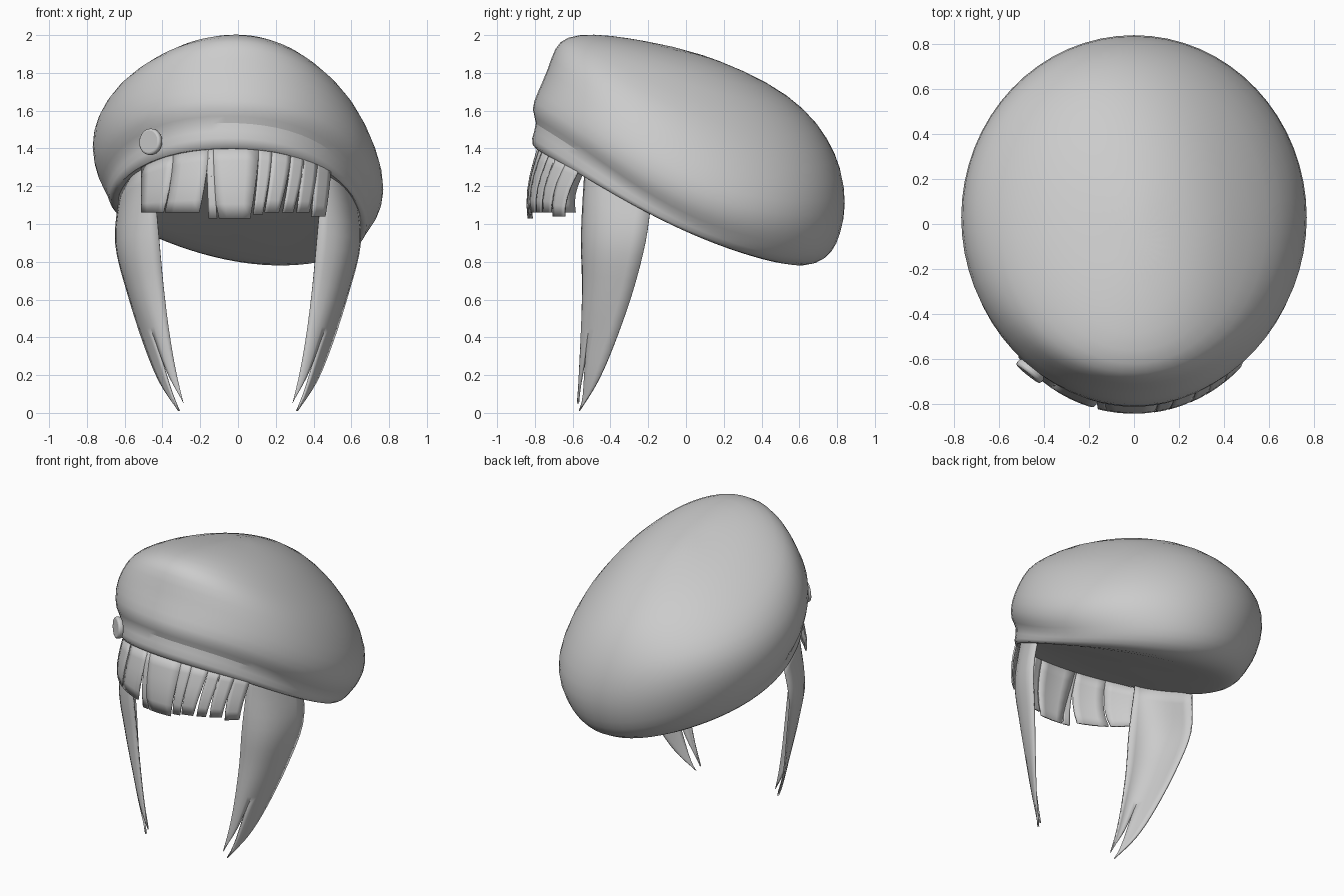
import bpy, bmesh, math
from mathutils import Vector

if "Cube" in bpy.data.objects:
    bpy.data.objects.remove(bpy.data.objects["Cube"])

grey = bpy.data.materials.new("plain grey")
grey.diffuse_color = (0.6, 0.6, 0.6, 1)
grey.use_nodes = True
grey.node_tree.nodes["Principled BSDF"].inputs["Base Color"].default_value = grey.diffuse_color


def make(name, verts, faces, levels=0, thick=0.0, weld=False):
    me = bpy.data.meshes.new(name)
    me.from_pydata(verts, [], faces)
    me.materials.append(grey)
    if weld:
        bm = bmesh.new()
        bm.from_mesh(me)
        bmesh.ops.remove_doubles(bm, verts=bm.verts, dist=0.0005)
        bmesh.ops.recalc_face_normals(bm, faces=bm.faces)
        bm.to_mesh(me)
        bm.free()
    ob = bpy.data.objects.new(name, me)
    bpy.context.collection.objects.link(ob)
    if levels:
        s = ob.modifiers.new("smooth", 'SUBSURF')
        s.levels = s.render_levels = levels
    if thick:
        m = ob.modifiers.new("thickness", 'SOLIDIFY')
        m.thickness = thick
        m.offset = 0
    bpy.ops.object.select_all(action='DESELECT')
    ob.select_set(True)
    bpy.context.view_layer.objects.active = ob
    bpy.ops.object.shade_smooth_by_angle(angle=math.radians(60))
    return ob


def grid_faces(rows, cols, base=0):
    return [(base + r * cols + c, base + r * cols + c + 1,
             base + (r + 1) * cols + c + 1, base + (r + 1) * cols + c)
            for r in range(rows - 1) for c in range(cols - 1)]


# Beret rings: front y, front z, back y, back z, half width, sideways tilt, side droop, droop power
RINGS = [
    (-0.35, 1.22, 0.12, 1.00, 0.22, 0.02, 0.0, 4),
    (-0.74, 1.39, 0.45, 0.85, 0.60, 0.05, 0.02, 4),
    (-0.81, 1.395, 0.60, 0.79, 0.665, 0.07, 0.03, 4),
    (-0.83, 1.45, 0.71, 0.80, 0.69, 0.08, 0.06, 4),
    (-0.785, 1.54, 0.785, 0.86, 0.70, 0.09, 0.09, 4),
    (-0.83, 1.605, 0.825, 0.95, 0.75, 0.10, 0.11, 4),
    (-0.79, 1.70, 0.855, 1.10, 0.785, 0.13, 0.11, 4),
    (-0.735, 1.82, 0.83, 1.28, 0.755, 0.13, 0.12, 3),
    (-0.70, 1.94, 0.76, 1.44, 0.665, 0.09, 0.09, 2),
    (-0.64, 1.995, 0.65, 1.59, 0.53, 0.06, 0.07, 2),
    (-0.50, 2.01, 0.45, 1.745, 0.36, 0.02, 0.03, 2),
    (-0.30, 1.985, 0.16, 1.875, 0.17, 0.0, 0.01, 2),
]
N = 32


def ring_point(ring, a):
    fy, fz, by, bz, w, tilt, droop, power = ring
    c, s = math.cos(a), math.sin(a)
    z = (fz + bz) / 2 + c * (fz - bz) / 2
    z -= tilt * s * (0.9 - 0.6 * c) + droop * abs(s) ** power
    return Vector((w * s, (fy + by) / 2 + c * (fy - by) / 2, z))


verts = [ring_point(r, math.tau * i / N) for r in RINGS for i in range(N)]
faces = [(r * N + i, r * N + (i + 1) % N, (r + 1) * N + (i + 1) % N, (r + 1) * N + i)
         for r in range(len(RINGS) - 1) for i in range(N)]
bottom, top = len(verts), len(verts) + 1
verts += [Vector((0, -0.11, 1.11)), Vector((0, -0.07, 1.94))]
last = (len(RINGS) - 1) * N
for i in range(N):
    j = (i + 1) % N
    faces += [(bottom, j, i), (top, last + i, last + j)]
make("beret", verts, faces, levels=1)

# Fringe strands: top left x, top right x, bottom left x, bottom right x, bottom z
STRANDS = [
    (-0.51, -0.34, -0.51, -0.395, 1.06), (-0.34, -0.155, -0.385, -0.205, 1.06),
    (-0.165, -0.13, -0.155, -0.11, 1.03), (-0.155, 0.11, -0.10, 0.065, 1.03),
    (0.11, 0.18, 0.08, 0.13, 1.05), (0.18, 0.28, 0.14, 0.215, 1.06),
    (0.28, 0.35, 0.235, 0.29, 1.06), (0.34, 0.42, 0.31, 0.375, 1.06),
    (0.41, 0.49, 0.39, 0.46, 1.04),
]
for k, (a0, a1, b0, b1, zb) in enumerate(STRANDS):
    v = []
    for r in range(6):
        t = r / 5
        for c in range(5):
            u = c / 4
            mix = t ** 1.5
            x = (a0 + (a1 - a0) * u) * (1 - mix) + (b0 + (b1 - b0) * u) * mix
            arc = math.sqrt(1 - (x / 0.66) ** 2)
            y = -0.10 - 0.68 * arc - 0.06 * math.sin(t * 2.0)
            zt = 1.10 + 0.31 * arc
            v.append((x, y, zt + (zb - zt) * t))
    make("fringe_strand_%d" % (k + 1), v, grid_faces(6, 5), thick=0.01)

# Side locks: front, middle and back edge paths
FRONT = [(.455, -.53, 1.33), (.42, -.55, .95), (.395, -.545, .68), (.36, -.55, .40),
         (.325, -.56, .20), (.288, -.572, .05)]
MIDDLE = [(.55, -.42, 1.27), (.585, -.46, .93), (.53, -.48, .66), (.438, -.52, .39),
          (.37, -.545, .19), (.30, -.569, .03)]
BACK = [(.625, -.18, 1.15), (.645, -.215, .90), (.58, -.285, .63), (.49, -.385, .35),
        (.41, -.47, .16), (.312, -.564, .01)]


def resample(path, steps=4):
    """Catmull-Rom curve through the points of a path."""
    p = [Vector(q) for q in path]
    p = [2 * p[0] - p[1]] + p + [2 * p[-1] - p[-2]]
    out = []
    for i in range(1, len(p) - 2):
        a, b, c, d = p[i - 1:i + 3]
        for k in range(steps):
            t = k / steps
            out.append(0.5 * (2 * b + (c - a) * t + (2 * a - 5 * b + 4 * c - d) * t * t
                              + (3 * b - a - 3 * c + d) * t ** 3))
    return out + [p[-2]]


def side_lock(name, side):
    v, f = [], []
    rows = list(zip(resample(FRONT), resample(MIDDLE), resample(BACK)))
    for start in (0.0, 1.0):                 # front half, then back half
        base = len(v)
        for r, (p, m, q) in enumerate(rows):
            t = r / (len(rows) - 1)
            gap = max(0, (t - 0.45) / 0.55) ** 4      # slit opening towards the tips
            for c in range(5):
                u = start + (0.5 - start) * (1 - gap) * c / 4
                w = (p * (1 - u) * (1 - 2 * u) + m * 4 * u * (1 - u)
                     + q * u * (2 * u - 1))
                v.append((side * w.x, w.y, w.z))
        f += grid_faces(len(rows), 5, base)
    make(name, v, f, thick=0.012, weld=True)


side_lock("left_lock", -1)
side_lock("right_lock", 1)

# Round button on the band
bpy.ops.mesh.primitive_cylinder_add(vertices=32, radius=0.07, depth=0.035,
                                    location=(-0.462, -0.655, 1.435))
button = bpy.context.object
button.name = "button"
button.rotation_euler = Vector((-0.62, -0.78, 0.08)).to_track_quat('Z', 'Y').to_euler()
button.data.materials.append(grey)
bev = button.modifiers.new("rounded", 'BEVEL')
bev.width, bev.segments = 0.012, 3
bpy.ops.object.shade_smooth_by_angle(angle=math.radians(40))
